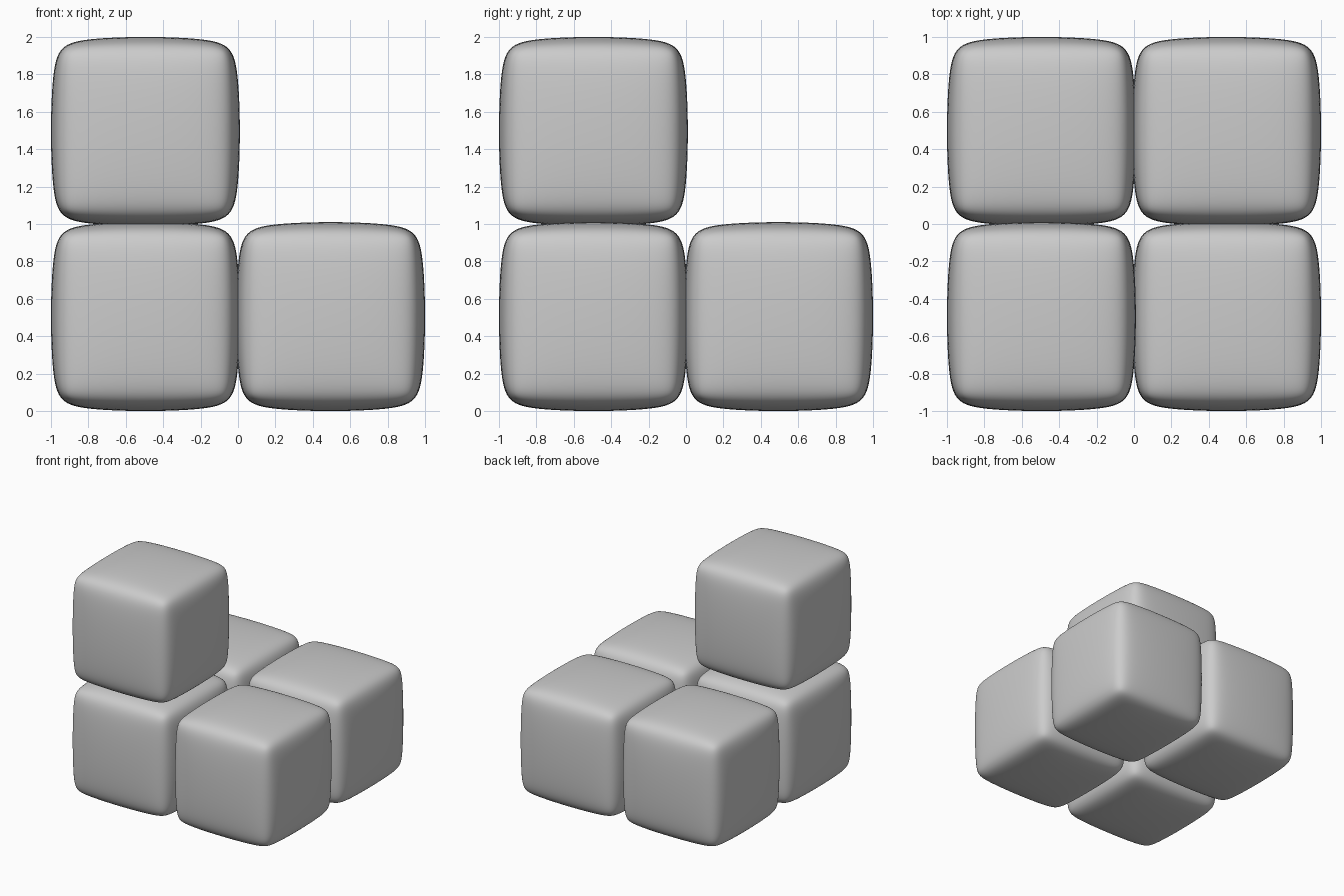
import bpy

if "Cube" in bpy.data.objects:
    bpy.data.objects.remove(bpy.data.objects["Cube"])

SIZE = 1.01      # finished width of one block
STEP = 0.99      # distance between block centres
CAGE = SIZE / 0.984  # control cube, slightly larger than the smoothed result


def soft_block(name, i, j, k):
    """Cube with bevelled edges, smoothed into a puffy rounded block."""
    loc = ((i - 0.5) * STEP, (j - 0.5) * STEP, SIZE / 2 + k * STEP)
    bpy.ops.mesh.primitive_cube_add(size=CAGE, location=loc)
    ob = bpy.context.object
    ob.name = name
    bevel = ob.modifiers.new("edge_bevel", 'BEVEL')
    bevel.width = CAGE * 0.1
    bevel.segments = 1
    smooth = ob.modifiers.new("smooth", 'SUBSURF')
    smooth.levels = smooth.render_levels = 4
    bpy.ops.object.shade_smooth()
    return ob


# Bottom layer: two by two blocks
for j, depth in enumerate(("front", "back")):
    for i, side in enumerate(("left", "right")):
        soft_block(f"block_{depth}_{side}", i, j, 0)

# Single block stacked on the front left one
soft_block("block_top", 0, 0, 1)
